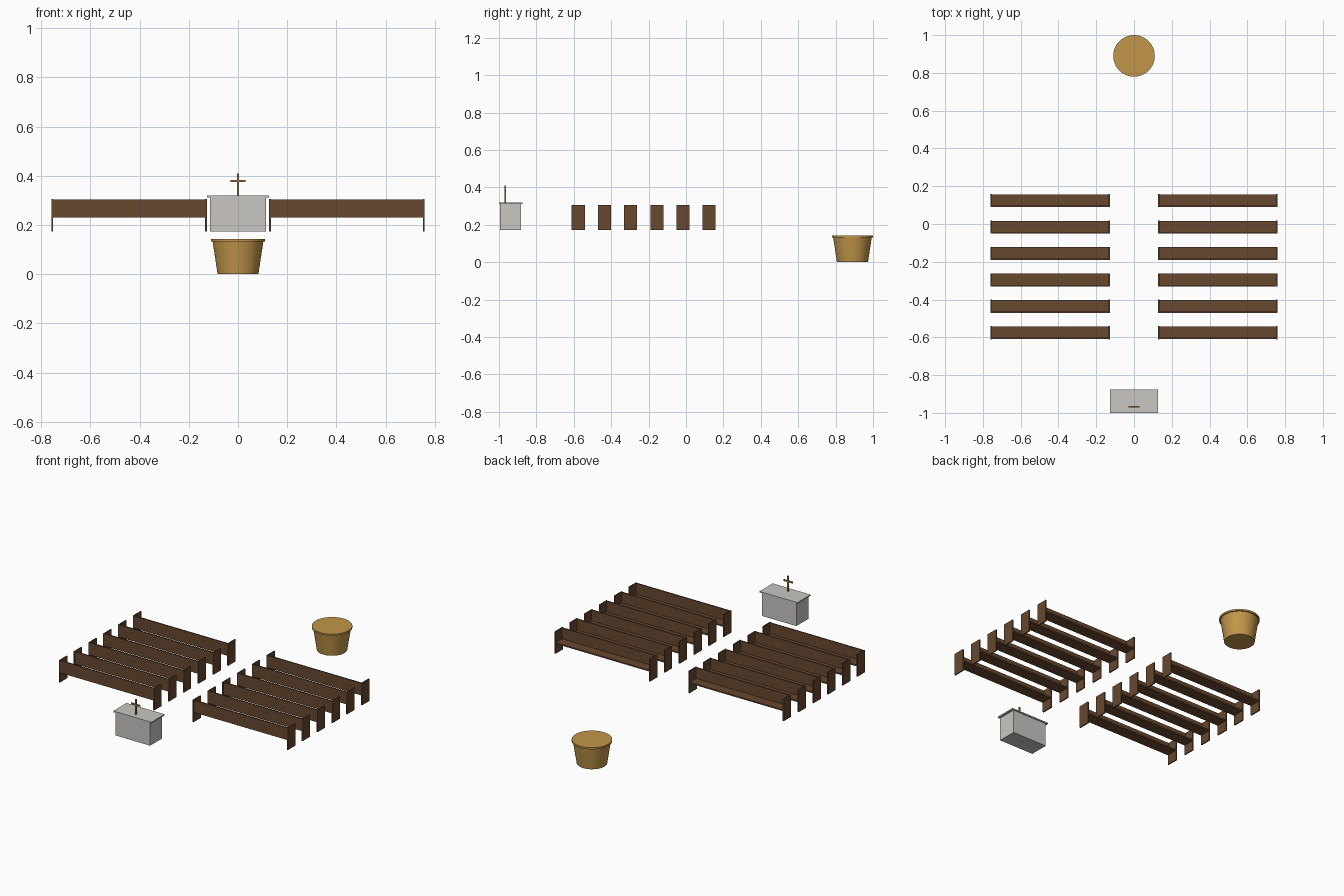
import bpy, bmesh, math

if "Cube" in bpy.data.objects:
    bpy.data.objects.remove(bpy.data.objects["Cube"])

def lin(c):
    c /= 255
    return c / 12.92 if c <= 0.04045 else ((c + 0.055) / 1.055) ** 2.4

def material(name, r, g, b):
    m = bpy.data.materials.new(name)
    m.diffuse_color = (lin(r), lin(g), lin(b), 1)
    m.use_nodes = True
    m.node_tree.nodes["Principled BSDF"].inputs["Base Color"].default_value = m.diffuse_color
    return m

WOOD = material("dark wood", 103, 72, 47)
STONE = material("pale stone", 200, 199, 195)
BRASS = material("brass", 194, 150, 74)
GOLD = material("dull gold", 165, 127, 62)

def finish(name, bm, mat):
    bmesh.ops.recalc_face_normals(bm, faces=bm.faces)
    me = bpy.data.meshes.new(name)
    bm.to_mesh(me)
    bm.free()
    me.materials.append(mat)
    ob = bpy.data.objects.new(name, me)
    bpy.context.collection.objects.link(ob)
    return ob

def box(name, x, y, z, mat):
    """Box from (min, max) pairs on each axis."""
    bm = bmesh.new()
    bmesh.ops.create_cube(bm, size=1)
    for v in bm.verts:
        v.co = [lo + (c + 0.5) * (hi - lo) for c, (lo, hi) in zip(v.co, (x, y, z))]
    return finish(name, bm, mat)

# Pews: six rows on each side of the aisle, backs on the -y side
for row in range(6):
    yc = -0.576 + 0.14 * row
    for label, s in (("left", -1), ("right", 1)):
        tag = f"{label}_{row + 1}"
        span = lambda a, b: tuple(sorted((s * a, s * b)))
        box("pew_seat_" + tag, span(0.132, 0.754), (yc - 0.033, yc + 0.033), (0.231, 0.239), WOOD)
        box("pew_back_" + tag, span(0.132, 0.754), (yc - 0.034, yc - 0.026), (0.231, 0.304), WOOD)
        for end, a in (("inner", 0.127), ("outer", 0.752)):
            box(f"pew_{end}_end_" + tag, span(a, a + 0.007), (yc - 0.035, yc + 0.035), (0.173, 0.305), WOOD)

# Altar block and top slab
box("altar_block", (-0.114, 0.114), (-0.994, -0.881), (0.173, 0.312), STONE)
box("altar_top", (-0.126, 0.126), (-1.0, -0.875), (0.312, 0.319), STONE)

# Cross on the altar
box("cross_post", (-0.004, 0.004), (-0.971, -0.963), (0.319, 0.41), GOLD)
box("cross_arm", (-0.03, 0.03), (-0.971, -0.963), (0.374, 0.382), GOLD)

# Font: tapered bowl with a flat projecting rim
bm = bmesh.new()
n = 48
rings = [[bm.verts.new((r * math.cos(2 * math.pi * i / n), 0.89 + r * math.sin(2 * math.pi * i / n), z))
          for i in range(n)]
         for r, z in ((0.083, 0), (0.103, 0.132), (0.110, 0.132), (0.110, 0.142))]
for a, b in zip(rings, rings[1:]):
    for i in range(n):
        j = (i + 1) % n
        bm.faces.new((a[i], a[j], b[j], b[i]))
bm.faces.new(rings[0])
bm.faces.new(rings[-1])
font = finish("font", bm, BRASS)
bpy.ops.object.select_all(action='DESELECT')
font.select_set(True)
bpy.context.view_layer.objects.active = font
bpy.ops.object.shade_smooth_by_angle(angle=math.radians(30))
